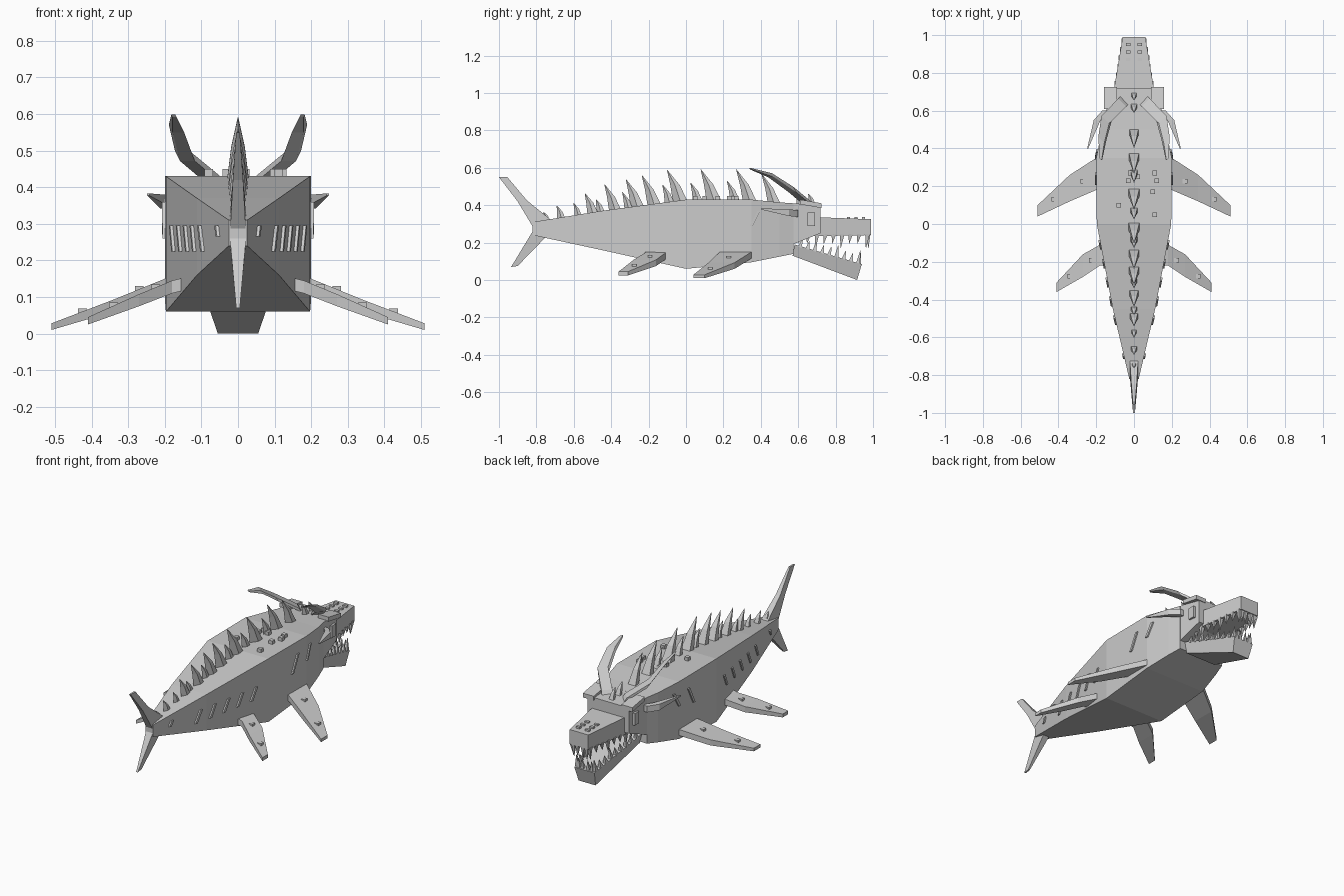
import bpy
import bmesh
from mathutils import Vector

cube = bpy.data.objects.get("Cube")
if cube:
    bpy.data.objects.remove(cube)

grey = bpy.data.materials.new("stone_grey")
grey.use_nodes = True
colour = (0.6, 0.6, 0.6, 1)
grey.diffuse_color = colour
grey.node_tree.nodes["Principled BSDF"].inputs["Base Color"].default_value = colour


def loft(name, rings):
    """Skin equal-length rings of points and cap both ends."""
    bm = bmesh.new()
    loops = [[bm.verts.new(p) for p in ring] for ring in rings]
    n = len(loops[0])
    for a, b in zip(loops, loops[1:]):
        for i in range(n):
            j = (i + 1) % n
            bm.faces.new((a[i], a[j], b[j], b[i]))
    bm.faces.new(loops[0])
    bm.faces.new(loops[-1])
    bmesh.ops.recalc_face_normals(bm, faces=bm.faces)
    mesh = bpy.data.meshes.new(name)
    bm.to_mesh(mesh)
    bm.free()
    mesh.materials.append(grey)
    ob = bpy.data.objects.new(name, mesh)
    bpy.context.collection.objects.link(ob)
    return ob


def pair(name, rings):
    """Build a part on the left and its reflection on the right."""
    loft("left_" + name, rings)
    loft("right_" + name, [[(-p[0], p[1], p[2]) for p in r] for r in rings])


def rect(y, w, z0, z1, w0=None):
    w0 = w if w0 is None else w0
    return [(-w0, y, z0), (w0, y, z0), (w, y, z1), (-w, y, z1)]


def box(name, c, s):
    x, y, z = c
    loft(name, [[(x + a * s[0], y + b * s[1], z + d * s[2])
                 for a, b in ((-1, -1), (1, -1), (1, 1), (-1, 1))] for d in (-1, 1)])


def spike(name, base, tip, r, mirror=False):
    """Four-sided tooth or thorn narrowing to a point."""
    base, tip = Vector(base), Vector(tip)
    d = (tip - base).normalized()
    u = d.cross(Vector((0, 0, 1)) if abs(d.z) < 0.7 else Vector((0, 1, 0))).normalized()
    v = d.cross(u)
    rings = [[c + u * a * k + v * b * k for a, b in ((-1, -1), (1, -1), (1, 1), (-1, 1))]
             for c, k in ((base, r), (tip, r * 0.06))]
    pair(name, rings) if mirror else loft(name, rings)


# Body: stations of y, half width, bottom, top, lower side edge
stations = [(-0.82, 0.025, 0.24, 0.31, 0.245), (-0.45, 0.112, 0.16, 0.37, 0.235),
            (0, 0.197, 0.06, 0.43, 0.21), (0.35, 0.2, 0.095, 0.43, 0.21),
            (0.5, 0.17, 0.125, 0.415, 0.22), (0.575, 0.15, 0.14, 0.41, 0.23)]


def at(y, k):
    for a, b in zip(stations, stations[1:]):
        if y <= b[0]:
            t = (y - a[0]) / (b[0] - a[0])
            return a[k] + t * (b[k] - a[k])
    return stations[-1][k]


loft("body", [[(-w, y, z0), (w, y, z0), (w, y, zm), (w, y, z1), (-w, y, z1), (-w, y, zm)]
              for y, w, z0, z1, zm in stations])

# Head, snout and open lower jaw
loft("head", [rect(0.57, 0.15, 0.19, 0.41), rect(0.72, 0.135, 0.25, 0.4)])
loft("snout", [rect(0.58, 0.11, 0.235, 0.335), rect(0.72, 0.105, 0.235, 0.335),
               rect(0.99, 0.06, 0.24, 0.325)])
jaw_back = [(-0.1, 0.57, 0.13), (0.1, 0.57, 0.13), (0.12, 0.58, 0.19), (-0.12, 0.58, 0.19)]
jaw_tip = [(-0.055, 0.915, 0), (0.055, 0.915, 0), (0.065, 0.94, 0.085), (-0.065, 0.94, 0.085)]
loft("lower_jaw", [jaw_back, jaw_tip])

# Brow plates, eyes and nostril ridges
pair("brow_plate", [[(0.09, y, z), (0.16, y, z), (0.16, y, z + 0.025), (0.09, y, z + 0.025)]
                    for y, z in ((0.61, 0.405), (0.725, 0.385))])
pair("cheek_plate", [[(0.13, y, 0.29), (0.152, y, 0.29), (0.152, y, 0.36), (0.13, y, 0.36)]
                     for y in (0.65, 0.69)])
for sx in (-1, 1):
    for i in range(3):
        box("nostril_ridge", (sx * 0.03, 0.87 + i * 0.04, 0.331), (0.012, 0.008, 0.006))

# Teeth along both jaws
for i in range(9):
    t = i / 8
    y = 0.61 + 0.36 * t
    x = 0.1 - 0.045 * max(0, (y - 0.68) / 0.29)
    drop = 0.045 + (0.025 if i % 3 == 2 else 0)
    spike("upper_tooth", (x, y, 0.245), (x, y - 0.008, 0.24 - drop), 0.012, True)
    yl, zl = 0.61 + 0.31 * t, 0.175 - 0.085 * t
    xl = 0.105 - 0.048 * t
    rise = 0.045 + (0.022 if i % 3 == 2 else 0)
    spike("lower_tooth", (xl, yl, zl), (xl, yl + 0.012, zl + rise), 0.011, True)
for x in (0.018, 0.042):
    spike("front_upper_tooth", (x, 0.975, 0.245), (x, 0.975, 0.17), 0.011, True)
    spike("front_lower_tooth", (x, 0.925, 0.08), (x, 0.935, 0.145), 0.011, True)

# Swept horns
horn = [(0.055, 0.65, 0.41, 0.028), (0.145, 0.56, 0.485, 0.027),
        (0.168, 0.45, 0.56, 0.021), (0.175, 0.345, 0.595, 0.007)]
pair("horn", [[(x - r, y - r / 2, z - r / 2), (x + r / 2, y + r, z - r / 2),
               (x + r, y + r / 2, z + r / 2), (x - r / 2, y - r, z + r / 2)]
              for x, y, z, r in horn])

# Cheek thorns pointing back
pair("cheek_thorn", [[(x - r, y, z - r), (x + r, y, z - r), (x + r, y, z + r), (x - r, y, z + r)]
                     for x, y, z, r in ((0.15, 0.6, 0.355, 0.018), (0.195, 0.55, 0.36, 0.018),
                                        (0.245, 0.4, 0.38, 0.003))])

# Back thorns: base centre, height and size, five-sided and leaning back
thorns = [(-0.74, 0.04, 0.6), (-0.66, 0.06, 0.7), (-0.57, 0.06, 0.6), (-0.49, 0.1, 0.9),
          (-0.45, 0.06, 0.7), (-0.37, 0.13, 1), (-0.3, 0.08, 0.7), (-0.25, 0.14, 1.1),
          (-0.16, 0.15, 1.1), (-0.08, 0.09, 0.8), (-0.02, 0.16, 1.2), (0.07, 0.09, 0.8),
          (0.16, 0.16, 1.2), (0.27, 0.1, 0.8), (0.35, 0.16, 1.1), (0.48, 0.15, 1),
          (0.62, 0.06, 0.7), (0.68, 0.05, 0.6)]
outline = [(-0.026, 0.03), (0.026, 0.03), (0.026, -0.005), (0, -0.04), (-0.026, -0.005)]
for y, h, s in thorns:
    z = at(y, 3)
    loft("back_thorn", [[(px * k, y - lean + py * k, z + dz) for px, py in outline]
                        for k, lean, dz in ((s, 0, -0.02), (s * 0.6, h * 0.22, h * 0.5),
                                            (0.04, h * 0.5, h))])

# Tail fins, thin at the tip
loft("upper_tail_fin", [[(-w, a, za), (w, a, za), (w, b, zb), (-w, b, zb)]
                        for w, a, za, b, zb in ((0.022, -0.81, 0.27, -0.72, 0.32),
                                                (0.014, -0.9, 0.42, -0.85, 0.425),
                                                (0.005, -1, 0.55, -0.955, 0.55))])
loft("lower_tail_fin", [[(-w, a, za), (w, a, za), (w, b, zb), (-w, b, zb)]
                        for w, a, za, b, zb in ((0.022, -0.82, 0.26, -0.73, 0.25),
                                                (0.005, -0.935, 0.07, -0.9, 0.075))])


# Flippers: rows of x, back edge, front edge, underside and thickness
def flipper(name, rows):
    pair(name, [[(x, a, z), (x, b, z), (x, b, z + t), (x, a, z + t)] for x, a, b, z, t in rows])
    for p, q in zip(rows, rows[1:]):
        m = [(i + j) / 2 for i, j in zip(p, q)]
        for sx in (-1, 1):
            box(name + "_knob", (sx * m[0], (m[1] + m[2]) / 2, m[3] + m[4]), (0.012, 0.012, 0.008))


flipper("front_flipper", [(0.15, 0.18, 0.37, 0.13, 0.035), (0.2, 0.18, 0.35, 0.115, 0.035),
                          (0.34, 0.12, 0.26, 0.06, 0.033), (0.51, 0.04, 0.1, 0.01, 0.018)])
flipper("rear_flipper", [(0.12, -0.22, -0.09, 0.125, 0.035), (0.18, -0.22, -0.11, 0.11, 0.035),
                         (0.27, -0.28, -0.16, 0.075, 0.033), (0.41, -0.36, -0.31, 0.025, 0.02)])

# Slanted gill ridges on both flanks
ridges = [(-0.7, 0.28, 0.015)] + [(-0.51 + 0.1 * i, 0.26, 0.035) for i in range(5)]
ridges += [(0.24, 0.31, 0.05), (0.37, 0.33, 0.04)]
for y, z, h in ridges:
    rings = []
    for s in (-1, 1):
        yc = y + s * h * 0.5
        rings.append([(at(yc + dy, 1) + dx, yc + dy, z + s * h)
                      for dx, dy in ((-0.01, -0.008), (0.008, -0.008), (0.008, 0.008), (-0.01, 0.008))])
    pair("gill_ridge", rings)

# Knobs scattered on the back
for x, y in ((0.11, 0.27), (0.12, 0.23), (0.1, 0.17), (0.11, 0.05),
             (-0.02, 0.27), (0.02, 0.25), (-0.08, 0.1), (-0.03, 0.23)):
    box("back_knob", (x, y, 0.435), (0.012, 0.012, 0.015))
